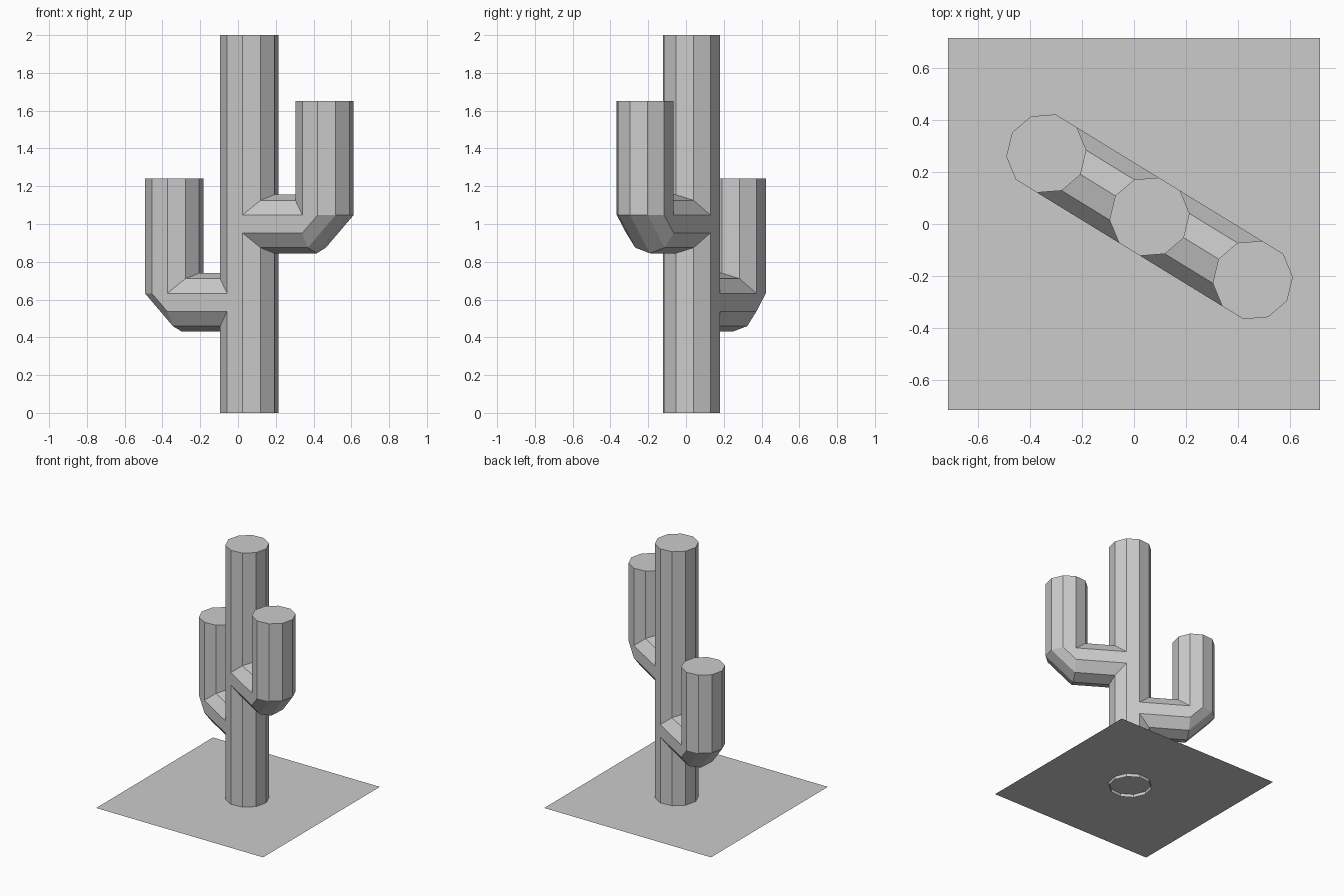
import bpy, bmesh
from math import cos, sin, pi, radians
from mathutils import Matrix

if "Cube" in bpy.data.objects:
    bpy.data.objects.remove(bpy.data.objects["Cube"])

N, R = 10, 0.155                 # sides and radius shared by every tube
BASE = (0.06, 0.028, 0)          # trunk centre
ARM_DIR = radians(-31.5)         # heading of the first arm
ANGLES = [2 * pi * i / N for i in range(N)]


def make_tube(name, rings, heading, cap):
    """Skin a list of rings; optionally close the last one."""
    bm = bmesh.new()
    loops = [[bm.verts.new(p) for p in ring] for ring in rings]
    for a, b in zip(loops, loops[1:]):
        for i in range(N):
            j = (i + 1) % N
            bm.faces.new((a[i], a[j], b[j], b[i]))
    if cap:
        bm.faces.new(loops[-1])
    bmesh.ops.remove_doubles(bm, verts=bm.verts, dist=1e-4)
    bmesh.ops.recalc_face_normals(bm, faces=bm.faces)
    bm.transform(Matrix.Translation(BASE) @ Matrix.Rotation(heading, 4, 'Z'))
    me = bpy.data.meshes.new(name)
    bm.to_mesh(me)
    bm.free()
    ob = bpy.data.objects.new(name, me)
    bpy.context.collection.objects.link(ob)
    return ob


def make_arm(name, heading, z, top, reach=0.467):
    """Horizontal stub, mitred inside / chamfered outside, then upright."""
    k = cos(2 * pi / 5)
    root, elbow_in, elbow_out, tip = [], [], [], []
    for a in ANGLES:
        c, s = R * cos(a), R * sin(a)
        m = max(c, R * k)
        root.append((abs(c), s, z + c))
        elbow_in.append((reach - m, s, z + c))
        elbow_out.append((reach - c, s, z + m))
        tip.append((reach - c, s, top))
    return make_tube(name, [root, elbow_in, elbow_out, tip], heading, True)


# Trunk, open underneath
make_tube("trunk", [[(R * cos(a), R * sin(a), z) for a in ANGLES] for z in (0, 2)],
          ARM_DIR, True)

# Two arms on opposite sides
make_arm("upper_arm", ARM_DIR, 1.0, 1.65)
make_arm("lower_arm", ARM_DIR + pi, 0.585, 1.24)

# Square of ground just above the trunk's bottom edge
bpy.ops.mesh.primitive_plane_add(size=1.435, location=(0, 0, 0.025))
bpy.context.object.name = "ground_patch"
